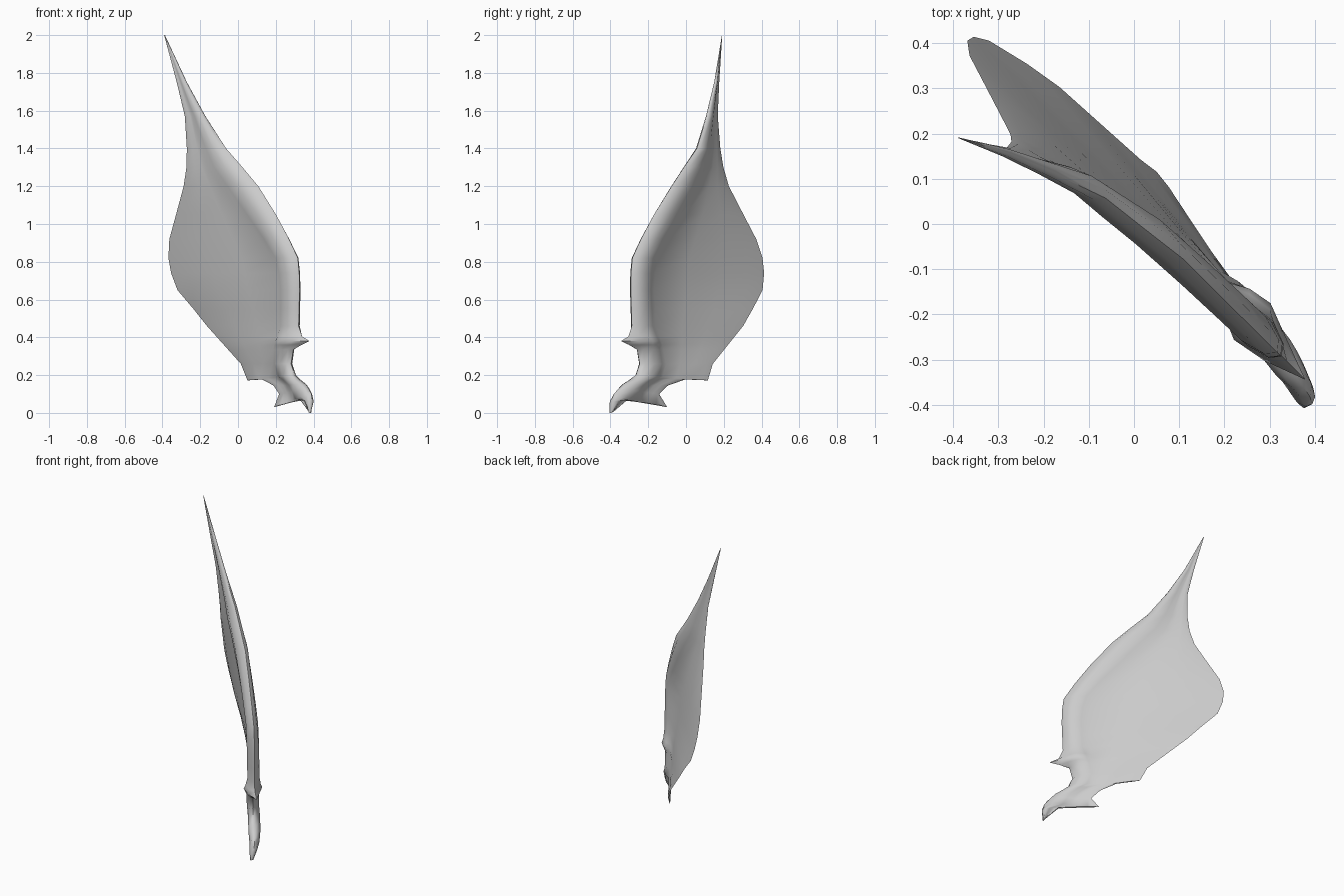
import bpy, bmesh, math

if "Cube" in bpy.data.objects:
    bpy.data.objects.remove(bpy.data.objects["Cube"])

S = math.sqrt(0.5)

# Root with its spur: leading point and trailing point, each (along, height)
ROOT = [
    ((-.555, 0), (-.54, .005)),
    ((-.56, .06), (-.45, .07)),
    ((-.545, .1), (-.205, .03)),
    ((-.52, .125), (-.255, .1)),
    ((-.49, .15), (-.2, .145)),
    ((-.44, .175), (-.09, .178)),
    ((-.4, .2), (.046, .172)),
]
# Blade outline: height, leading edge, trailing edge
BLADE = [
    (.26, -.372, .09), (.335, -.385, .18), (.46, -.43, .33),
    (.65, -.437, .513), (.74, -.435, .543), (.82, -.425, .547),
    (.92, -.36, .52), (1.05, -.262, .447), (1.2, -.13, .364),
    (1.3, -.025, .333), (1.4, .085, .32), (1.57, .2, .318),
    (1.75, .3, .353), (2, .408, .412),
]
# How far each edge stands off the wing plane, and bone half thickness, by height
LEAD_OFF = [(0, -.015), (.2, .025), (1.2, .022), (1.4, -.004), (1.57, -.045), (2, -.139)]
TRAIL_OFF = [(.17, .117), (.5, .095), (.65, .06), (.92, .006), (1.2, -.043), (1.57, -.08), (2, -.141)]
THICK = [(0, .01), (.06, .025), (.14, .037), (1.2, .038), (1.57, .018), (2, .001)]
# Bone cross-section: (fraction of bone width, fraction of half thickness)
BONE = [(.1, .6), (.4, 1), (.75, .7), (1, .22)]
FILM = [.3, .6, .85]      # columns across the membrane
SPUR_Z = .38              # height of the spike on the leading edge


def lerp_keys(keys, z):
    for (z0, v0), (z1, v1) in zip(keys, keys[1:]):
        if z <= z1:
            return v0 + (v1 - v0) * max(z - z0, 0) / (z1 - z0)
    return keys[-1][1]


def blade_row(z):
    lead = lerp_keys([(r[0], r[1]) for r in BLADE], z)
    trail = lerp_keys([(r[0], r[2]) for r in BLADE], z)
    return (lead, z), (trail, z)


def section(lead, trail, in_root):
    """Closed loop of points around the bone and the thin membrane."""
    (u0, z0), (u1, z1) = lead, trail
    width = u1 - u0
    peak = max(0, 1 - abs(z0 - SPUR_Z) / .05)
    spike = .11 * peak ** 1.3
    t = lerp_keys(THICK, z0) + .02 * peak
    w0 = lerp_keys(LEAD_OFF, z0)
    w1 = .117 + (u1 - .046) * .21 if in_root else lerp_keys(TRAIL_OFF, z1)
    grow = min(max((z0 - .7) / .35, 0), 1)
    bone = min(.16 + .08 * grow, .6 * width)
    film = min(.004, t * .3)

    def point(d, off):
        f = min(max(d / width, 0), 1)
        u = u0 + d
        w = w0 + (w1 - w0) * f + off
        return ((w - u) * S, (w + u) * S, z0 + (z1 - z0) * f)

    def side(sign):
        pts = []
        for i, (a, b) in enumerate(BONE):
            shift = spike * .3 if i == 0 else 0
            pts.append(point(a * bone - shift, sign * b * t))
        for f in FILM:
            pts.append(point(bone + (width - bone) * f, sign * film))
        return pts

    return [point(-spike, 0)] + side(1) + [point(width, 0)] + side(-1)[::-1]


# Wing: bone and membrane skinned from root to tip, with extra rows at the spike
heights = sorted([r[0] for r in BLADE] + [SPUR_Z + d for d in (-.02, 0, .025)] + [.55])
loops = [section(a, b, True) for a, b in ROOT]
loops += [section(*blade_row(z), False) for z in heights]

bm = bmesh.new()
rings = [[bm.verts.new(p) for p in loop] for loop in loops]
n = len(rings[0])
for a, b in zip(rings, rings[1:]):
    for i in range(n):
        j = (i + 1) % n
        bm.faces.new((a[i], a[j], b[j], b[i]))
bm.faces.new(rings[0][::-1])
bm.faces.new(rings[-1])
bmesh.ops.recalc_face_normals(bm, faces=bm.faces)
mesh = bpy.data.meshes.new("wing")
bm.to_mesh(mesh)
bm.free()

wing = bpy.data.objects.new("wing", mesh)
bpy.context.collection.objects.link(wing)
grey = bpy.data.materials.new("light grey")
grey.diffuse_color = (.6, .6, .6, 1)
grey.use_nodes = True
grey.node_tree.nodes["Principled BSDF"].inputs["Base Color"].default_value = grey.diffuse_color
mesh.materials.append(grey)

# Smooth shading with a crisp trailing edge
bpy.context.view_layer.objects.active = wing
wing.select_set(True)
bpy.ops.object.shade_smooth_by_angle(angle=math.radians(60))
